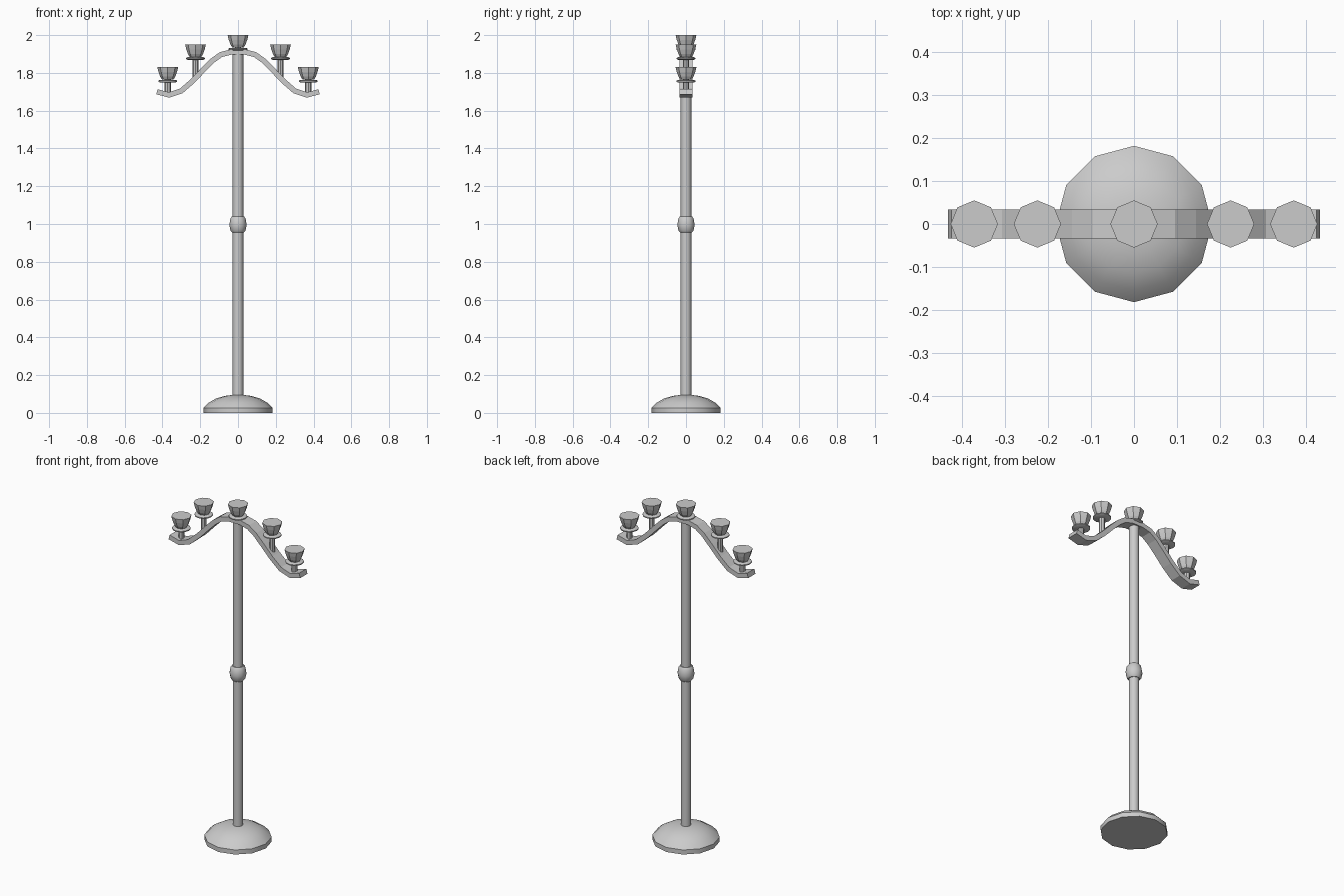
import bpy, bmesh, math

cube = bpy.data.objects.get("Cube")
if cube:
    bpy.data.objects.remove(cube, do_unlink=True)

grey = bpy.data.materials.new("grey_metal")
grey.use_nodes = True
grey.diffuse_color = (0.6, 0.6, 0.6, 1)
grey.node_tree.nodes["Principled BSDF"].inputs["Base Color"].default_value = (0.6, 0.6, 0.6, 1)


def finish(name, bm, smooth_angle=None):
    bmesh.ops.recalc_face_normals(bm, faces=bm.faces)
    mesh = bpy.data.meshes.new(name)
    bm.to_mesh(mesh)
    bm.free()
    mesh.materials.append(grey)
    obj = bpy.data.objects.new(name, mesh)
    bpy.context.collection.objects.link(obj)
    if smooth_angle:
        bpy.ops.object.select_all(action="DESELECT")
        obj.select_set(True)
        bpy.context.view_layer.objects.active = obj
        bpy.ops.object.shade_smooth_by_angle(angle=math.radians(smooth_angle))
    return obj


def lathe(name, profile, sides, x=0, z=0, smooth_angle=None):
    """Turn a (radius, height) profile about the vertical, with closed ends."""
    bm = bmesh.new()
    rings = []
    for r, h in profile:
        angles = [math.tau * i / sides for i in range(sides)]
        rings.append([bm.verts.new((x + r * math.cos(a), r * math.sin(a), z + h)) for a in angles])
    for low, high in zip(rings, rings[1:]):
        for i in range(sides):
            j = (i + 1) % sides
            bm.faces.new((low[i], low[j], high[j], high[i]))
    bm.faces.new(rings[0])
    bm.faces.new(rings[-1])
    return finish(name, bm, smooth_angle)


# Domed foot, pole and the collar halfway up
lathe("base", [(0.182, 0), (0.182, 0.027), (0.155, 0.054), (0.115, 0.077),
               (0.07, 0.09), (0.028, 0.095)], 12, smooth_angle=40)
lathe("pole", [(0.028, 0.05), (0.028, 1.905)], 12, smooth_angle=40)
lathe("collar", [(0.032, 0.955), (0.04, 0.965), (0.046, 0.995), (0.04, 1.03),
                 (0.032, 1.04)], 12, smooth_angle=50)

# Wavy flat arm, swept along a mirrored centre line
half = [(0.035, 1.911), (0.09, 1.897), (0.135, 1.865), (0.185, 1.815),
        (0.24, 1.757), (0.3, 1.705), (0.365, 1.683), (0.429, 1.7)]
path = [(-x, z) for x, z in reversed(half)] + half
bm = bmesh.new()
sections = []
for i, (x, z) in enumerate(path):
    x0, z0 = path[max(i - 1, 0)]
    x1, z1 = path[min(i + 1, len(path) - 1)]
    length = math.hypot(x1 - x0, z1 - z0)
    nx, nz = -(z1 - z0) / length * 0.014, (x1 - x0) / length * 0.014
    sections.append([bm.verts.new((x + s * nx, y, z + s * nz))
                     for s, y in ((-1, -0.034), (-1, 0.034), (1, 0.034), (1, -0.034))])
for a, b in zip(sections, sections[1:]):
    for k in range(4):
        bm.faces.new((a[k], a[(k + 1) % 4], b[(k + 1) % 4], b[k]))
bm.faces.new(sections[0])
bm.faces.new(sections[-1])
finish("arm", bm)

# Five holders: stem, drip dish and cup, measured down from the rim
holders = [("centre", 0, 2.0, 1.915)]
for side, sign in (("left", 1), ("right", -1)):
    holders += [(side + "_inner", sign * 0.225, 1.95, 1.775),
                (side + "_outer", sign * 0.372, 1.83, 1.685)]
for label, x, top, foot in holders:
    lathe(label + "_stem", [(0.016, foot), (0.016, top - 0.06)], 8, x)
    lathe(label + "_dish", [(0.042, -0.081), (0.05, -0.077), (0.05, -0.071),
                            (0.042, -0.067)], 12, x, top, 50)
    lathe(label + "_cup", [(0.03, -0.066), (0.04, -0.05), (0.049, -0.025),
                           (0.055, 0)], 8, x, top)
